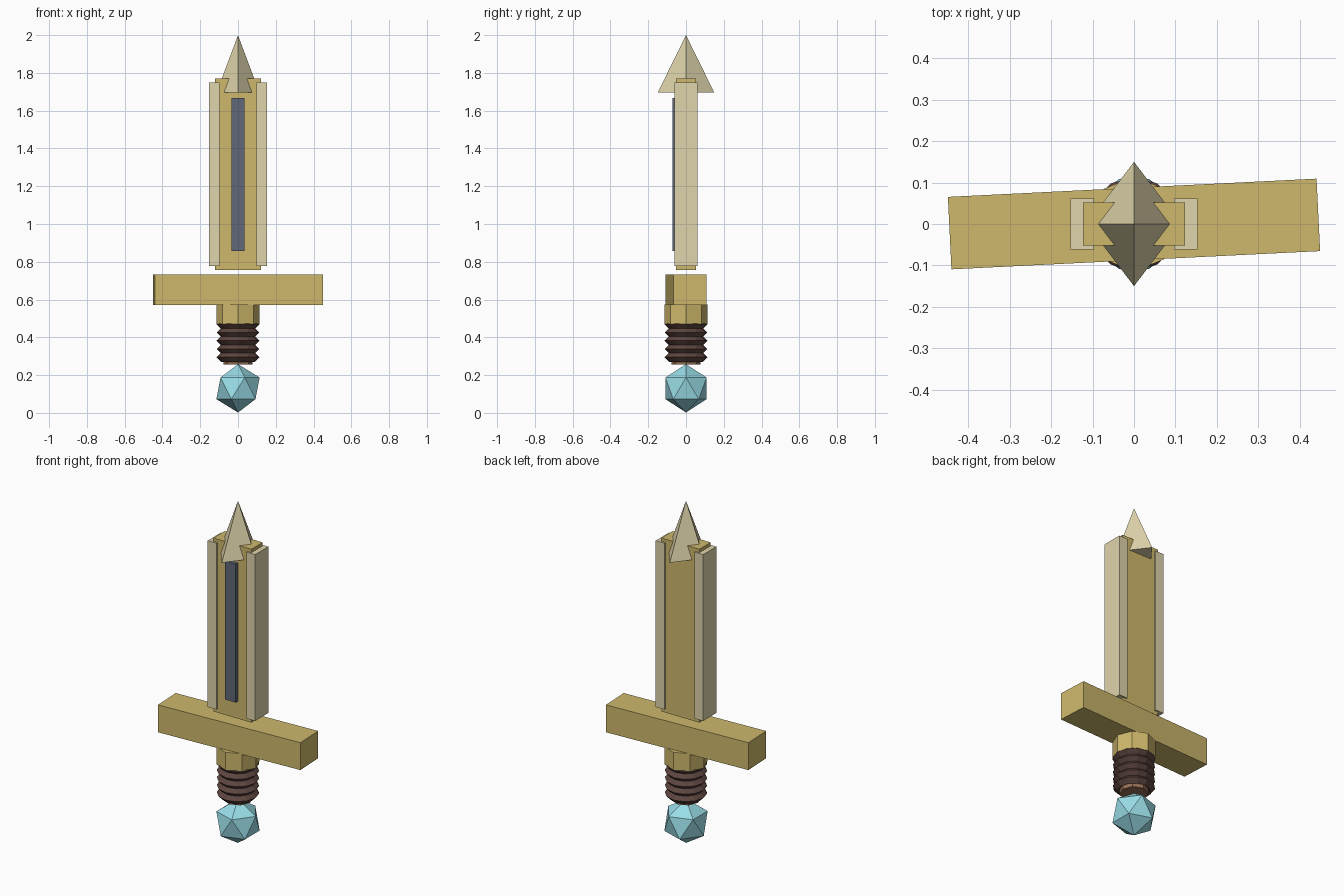
import bpy
import math

if "Cube" in bpy.data.objects:
    bpy.data.objects.remove(bpy.data.objects["Cube"])


def material(name, rgb):
    m = bpy.data.materials.new(name)
    m.diffuse_color = (*rgb, 1)
    m.use_nodes = True
    m.node_tree.nodes["Principled BSDF"].inputs["Base Color"].default_value = m.diffuse_color
    return m


GOLD = material("gold", (0.62, 0.48, 0.15))
CREAM = material("cream", (0.74, 0.66, 0.41))
SLATE = material("slate", (0.12, 0.14, 0.19))
LEATHER = material("leather", (0.11, 0.06, 0.05))
WOOD = material("wood", (0.30, 0.16, 0.09))
CRYSTAL = material("crystal", (0.32, 0.72, 0.80))


def finish(name, mat):
    ob = bpy.context.object
    ob.name = name
    ob.data.materials.append(mat)
    return ob


def box(name, lo, hi, mat, turn=0):
    centre = [(a + b) / 2 for a, b in zip(lo, hi)]
    bpy.ops.mesh.primitive_cube_add(size=1, location=centre, rotation=(0, 0, turn))
    ob = finish(name, mat)
    ob.scale = [b - a for a, b in zip(lo, hi)]
    return ob


def cylinder(name, sides, radius, z0, z1, mat):
    bpy.ops.mesh.primitive_cylinder_add(vertices=sides, radius=radius, depth=z1 - z0,
                                        location=(0, 0, (z0 + z1) / 2))
    return finish(name, mat)


# Blade: core, two cutting-edge rails and the front inlay
box("blade_core", (-0.123, -0.052, 0.757), (0.123, 0.052, 1.77), GOLD)
for side, x in (("left", -0.125), ("right", 0.125)):
    box(f"blade_edge_{side}", (x - 0.028, -0.061, 0.778), (x + 0.028, 0.061, 1.75), CREAM)
box("blade_inlay", (-0.035, -0.072, 0.858), (0.035, -0.04, 1.667), SLATE)

# Pyramid tip, deeper than it is wide
bpy.ops.mesh.primitive_cone_add(vertices=4, radius1=1, radius2=0, depth=0.305,
                                location=(0, 0, 1.8475))
finish("blade_tip", CREAM).scale = (0.114, 0.15, 1)

# Slightly turned crossguard and octagonal collar
box("crossguard", (-0.4455, -0.0875, 0.572), (0.4455, 0.0875, 0.732), GOLD,
    math.radians(2.83))
cylinder("collar", 8, 0.115, 0.47, 0.575, GOLD)

# Handle with diamond-section wrap rings
cylinder("handle", 8, 0.077, 0.256, 0.5, WOOD)
for i in range(5):
    bpy.ops.mesh.primitive_torus_add(major_segments=12, minor_segments=4,
                                     major_radius=0.088, minor_radius=0.025,
                                     location=(0, 0, 0.295 + 0.0435 * i))
    finish(f"grip_ring_{i + 1}", LEATHER)

# Crystal pommel
bpy.ops.mesh.primitive_ico_sphere_add(subdivisions=1, radius=0.128, location=(0, 0, 0.13))
finish("pommel_crystal", CRYSTAL)
